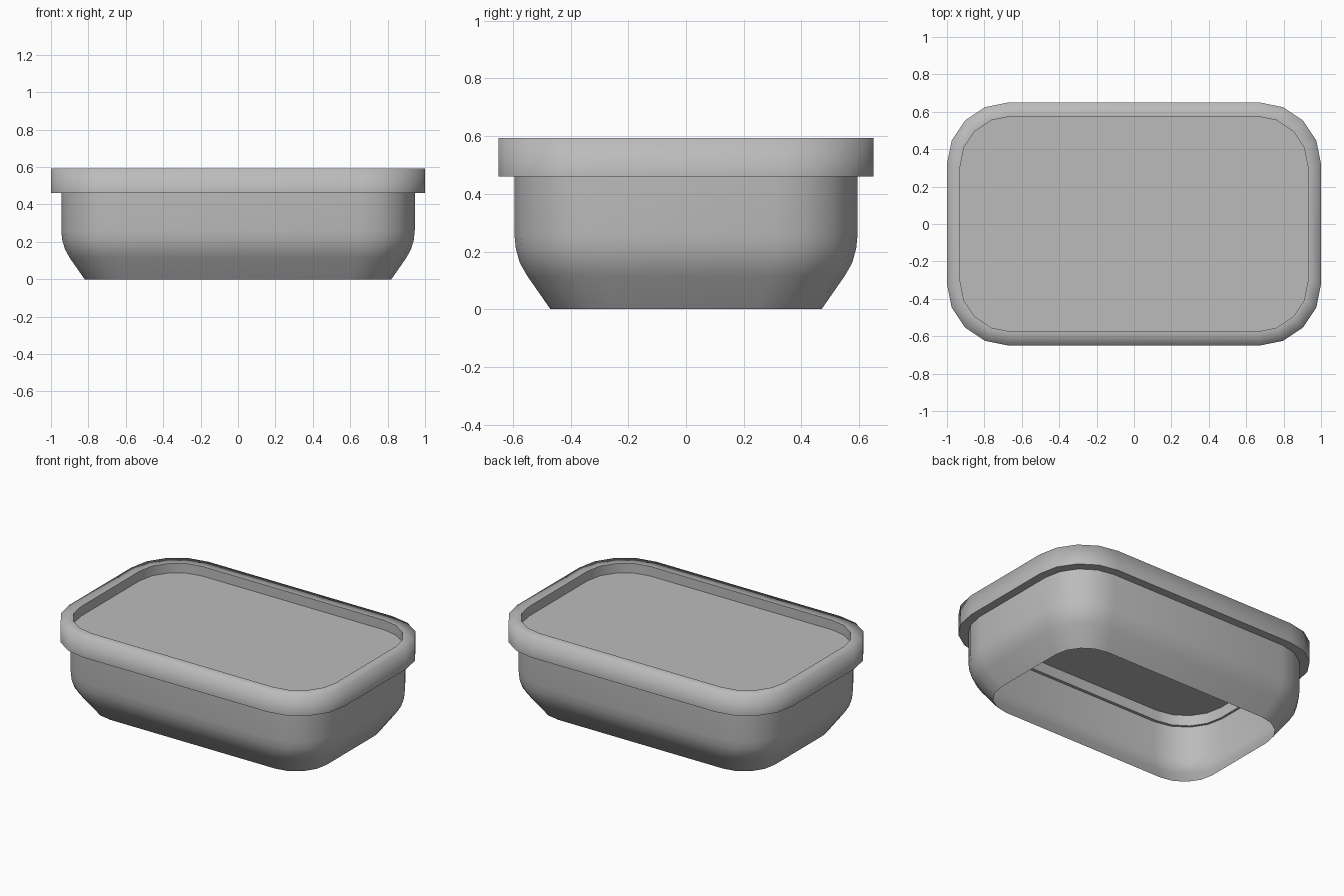
import bpy, bmesh, math

cube = bpy.data.objects.get("Cube")
if cube:
    bpy.data.objects.remove(cube, do_unlink=True)

grey = bpy.data.materials.new("plain grey")
grey.use_nodes = True
colour = (0.5, 0.5, 0.5, 1)
grey.diffuse_color = colour
grey.node_tree.nodes["Principled BSDF"].inputs["Base Color"].default_value = colour

CORNER_STEPS = 4


def rounded_ring(bm, hx, hy, r, z):
    """Vertices of a rounded rectangle, counter-clockwise."""
    ring = []
    for quarter, (sx, sy) in enumerate([(1, 1), (-1, 1), (-1, -1), (1, -1)]):
        for i in range(CORNER_STEPS + 1):
            a = math.pi / 2 * (quarter + i / CORNER_STEPS)
            ring.append(bm.verts.new((sx * (hx - r) + r * math.cos(a),
                                      sy * (hy - r) + r * math.sin(a), z)))
    return ring


def bridge(bm, lower, upper):
    n = len(lower)
    for i in range(n):
        j = (i + 1) % n
        bm.faces.new((lower[i], lower[j], upper[j], upper[i]))


def sharpen(bm, ring):
    for i, v in enumerate(ring):
        bm.edges.get((v, ring[(i + 1) % len(ring)])).smooth = False


def finish(bm, name):
    for f in bm.faces:
        f.smooth = True
    mesh = bpy.data.meshes.new(name)
    bm.to_mesh(mesh)
    bm.free()
    mesh.materials.append(grey)
    obj = bpy.data.objects.new(name, mesh)
    bpy.context.collection.objects.link(obj)


# Open-bottomed body: half width, half depth, corner radius, height
bm = bmesh.new()
profile = [(0.82, 0.47, 0.22, 0), (0.9, 0.55, 0.26, 0.115),
           (0.925, 0.576, 0.275, 0.16), (0.94, 0.59, 0.285, 0.21),
           (0.945, 0.595, 0.29, 0.26), (0.945, 0.595, 0.29, 0.46)]
rings = [rounded_ring(bm, *p) for p in profile]
for low, high in zip(rings, rings[1:]):
    bridge(bm, low, high)
finish(bm, "container_body")

# Rim band around the top, softly shaded over its outer top edge
bm = bmesh.new()
section = [(1, 0.65, 0.33, 0.46), (1, 0.65, 0.33, 0.593),
           (0.93, 0.575, 0.27, 0.593), (0.93, 0.575, 0.27, 0.46)]
rings = [rounded_ring(bm, *p) for p in section]
for k in range(4):
    bridge(bm, rings[k], rings[(k + 1) % 4])
for k in (0, 2, 3):
    sharpen(bm, rings[k])
finish(bm, "rim_band")

# Recessed flat panel inside the rim
bm = bmesh.new()
bm.faces.new(rounded_ring(bm, 0.93, 0.575, 0.27, 0.53))
finish(bm, "recessed_panel")
